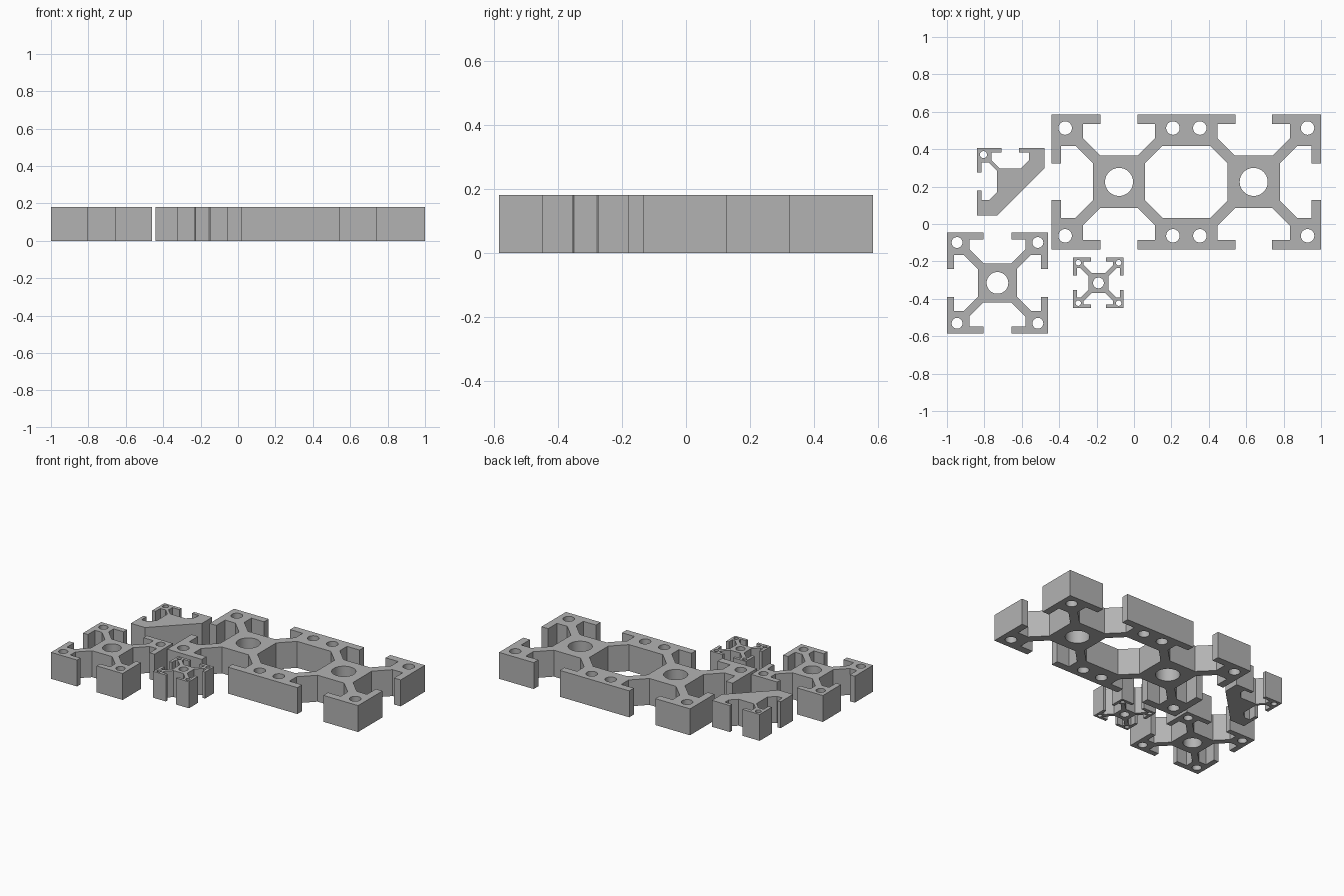
import bpy
import bmesh
import math
from mathutils import Vector

cube = bpy.data.objects.get("Cube")
if cube:
    bpy.data.objects.remove(cube, do_unlink=True)

HEIGHT = 0.18

aluminium = bpy.data.materials.new("plain grey aluminium")
aluminium.use_nodes = True
GREY = (0.45, 0.45, 0.45, 1)
aluminium.diffuse_color = GREY
aluminium.node_tree.nodes["Principled BSDF"].inputs["Base Color"].default_value = GREY


def circle(x, y, r, n=40):
    return [(x + r * math.cos(2 * math.pi * i / n), y + r * math.sin(2 * math.pi * i / n))
            for i in range(n)]


def turn(points, quarters):
    for _ in range(quarters % 4):
        points = [(-y, x) for x, y in points]
    return points


def shift(points, dx):
    return [(x + dx, y) for x, y in points]


def mirrored(half):
    """Complete a slot path that is symmetric about its centre line."""
    return half + [(-x, y) for x, y in reversed(half)]


def pocket(p):
    return [(p["inner"], p["wall"]), (p["floor"], p["core"])]


def slot(p):
    """T-slot on the top side, running from right to left."""
    h, lip = p["half"], p["half"] - p["lip"]
    return mirrored([(p["mouth"], h), (p["mouth"], lip), (p["inner"], lip)] + pocket(p))


def side(p, quarters):
    """Starting corner plus slot, turned to one of the four sides."""
    return turn([(p["half"], p["half"])] + slot(p), quarters)


def holes(p):
    b = p["bolt"]
    return [circle(0, 0, p["bore"])] + [circle(sx * b, sy * b, p["bolt_r"])
                                        for sx in (-1, 1) for sy in (-1, 1)]


def extrude(name, loops, location):
    """Fill the outline with its holes and raise it to the bar height."""
    bm = bmesh.new()
    for loop in loops:
        verts = [bm.verts.new((x, y, 0)) for x, y in loop]
        for a, b in zip(verts, verts[1:] + verts[:1]):
            bm.edges.new((a, b))
    bmesh.ops.triangle_fill(bm, edges=bm.edges[:], use_beauty=True, normal=(0, 0, 1))
    top = bmesh.ops.extrude_face_region(bm, geom=bm.faces[:], use_keep_orig=True)["geom"]
    bmesh.ops.translate(bm, vec=Vector((0, 0, HEIGHT)),
                        verts=[g for g in top if isinstance(g, bmesh.types.BMVert)])
    bmesh.ops.recalc_face_normals(bm, faces=bm.faces[:])
    mesh = bpy.data.meshes.new(name)
    bm.to_mesh(mesh)
    bm.free()
    mesh.materials.append(aluminium)
    obj = bpy.data.objects.new(name, mesh)
    obj.location = (*location, 0)
    bpy.context.collection.objects.link(obj)
    bpy.ops.object.select_all(action='DESELECT')
    bpy.context.view_layer.objects.active = obj
    obj.select_set(True)
    bpy.ops.object.shade_smooth_by_angle(angle=math.radians(30))


def square_bar(name, p, location):
    outline = [pt for q in range(4) for pt in side(p, q)]
    extrude(name, [outline] + holes(p), location)


# Single square bars
medium = dict(half=0.27, mouth=0.074, lip=0.037, inner=0.15, wall=0.18, floor=0.075,
              core=0.105, bore=0.058, bolt=0.216, bolt_r=0.029)
small = dict(half=0.135, mouth=0.039, lip=0.02, inner=0.079, wall=0.097, floor=0.036,
             core=0.054, bore=0.029, bolt=0.108, bolt_r=0.0145)
square_bar("medium_bar", medium, (-0.73, -0.315))
square_bar("small_bar", small, (-0.19, -0.315))

# Double bar: two square sections sharing an eight-sided middle chamber
large = dict(half=0.36, mouth=0.098, lip=0.05, inner=0.193, wall=0.233, floor=0.1,
             core=0.14, bore=0.075, bolt=0.288, bolt_r=0.036)
h = large["half"]
outline = (shift(side(large, 3) + side(large, 0), h)
           + shift(side(large, 0)[1:] + side(large, 1) + side(large, 2), -h)
           + shift(side(large, 2)[1:], h))
chamber = mirrored([(h - large["core"], large["floor"]), (h - large["wall"], large["inner"])])
chamber = chamber[:2] + chamber[2:] + [(x, -y) for x, y in reversed(chamber)]
loops = [outline, chamber]
for dx in (-h, h):
    loops += [shift(c, dx) for c in holes(large)]
extrude("double_bar", loops, (0.28, 0.225))

# Angled bar: one diagonal face, symmetric about the diagonal through its corner
edge = 0.36
arm = [(0, 0), (0.13, 0), (0.13, 0.024), (0.077, 0.024), (0.077, 0.064), (0.12, 0.107),
       (0.235, 0.107), (0.278, 0.064), (0.278, 0.024), (0.225, 0.024), (0.225, 0),
       (edge, 0), (edge, 0.107)]
corner = arm + [(y, x) for x, y in reversed(arm[1:])]
extrude("angled_bar", [[(x, -y) for x, y in corner], circle(0.034, -0.034, 0.019)],
        (-0.839, 0.405))
